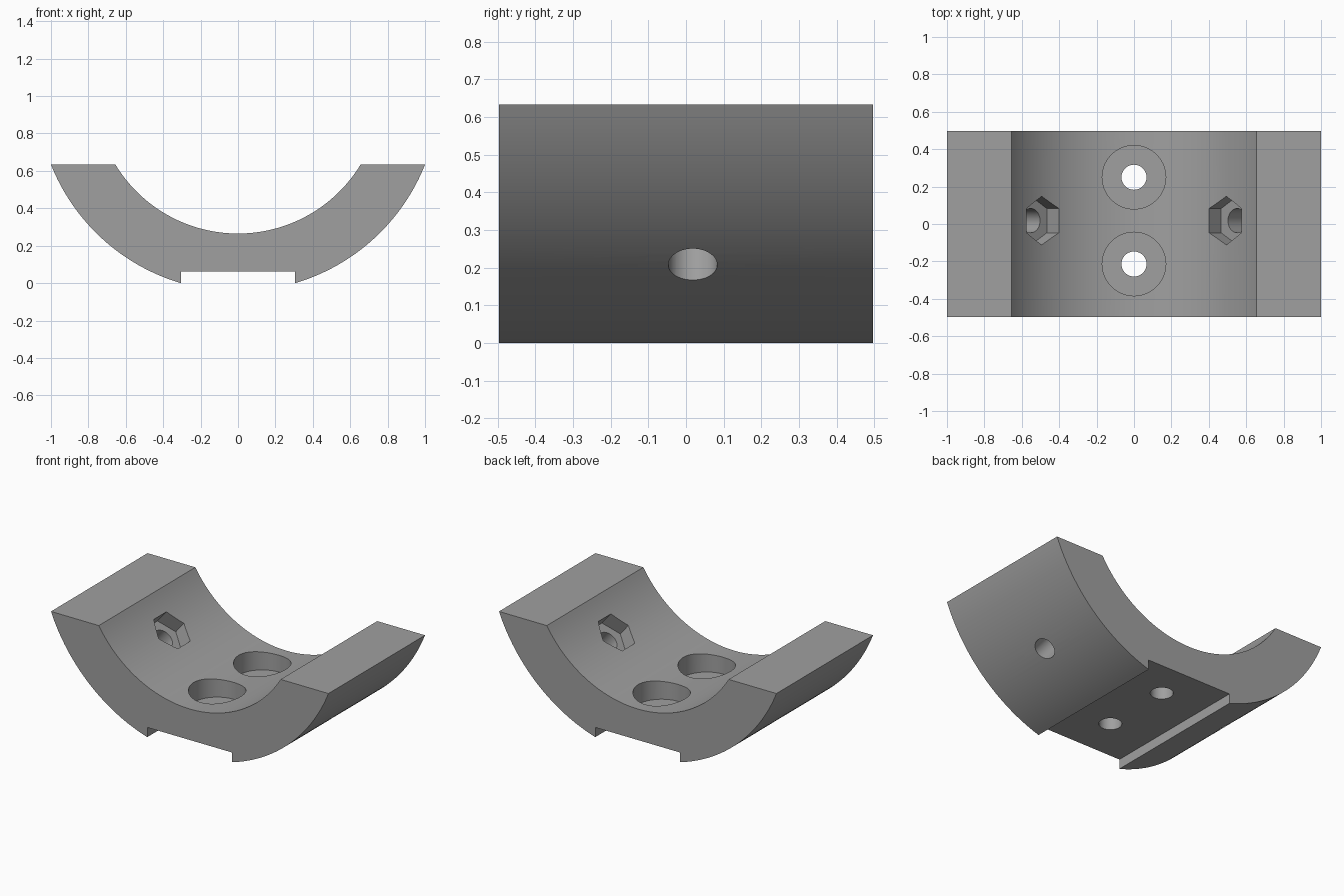
import bpy, bmesh, math
from mathutils import Matrix, Vector

if "Cube" in bpy.data.objects:
    bpy.data.objects.remove(bpy.data.objects["Cube"])

CENTRE_Z, R_IN, R_OUT = 1.032, 0.767, 1.0765   # shared arc centre and radii
TOP_Z, HALF_Y = 0.633, 0.497
NOTCH_X, NOTCH_Z = 0.306, 0.063
MID_Y = 0.018                                  # holes sit slightly off centre
TILT = math.radians(40)

grey = bpy.data.materials.new("plain grey")
grey.diffuse_color = (0.35, 0.35, 0.35, 1)
grey.use_nodes = True
grey.node_tree.nodes["Principled BSDF"].inputs["Base Color"].default_value = grey.diffuse_color


def arc(radius, a0, a1, n):
    """Points on an arc, angles measured from straight down."""
    return [(radius * math.sin(a0 + (a1 - a0) * i / n),
             CENTRE_Z - radius * math.cos(a0 + (a1 - a0) * i / n)) for i in range(n + 1)]


def cut(body, radius, sides, start, end, spin=0.0):
    """Subtract a prism running from start to end."""
    start, end = Vector(start), Vector(end)
    axis = end - start
    bm = bmesh.new()
    bmesh.ops.create_cone(bm, cap_ends=True, segments=sides, radius1=radius,
                          radius2=radius, depth=axis.length)
    turn = Matrix.Rotation(math.atan2(axis.x, axis.z), 4, 'Y')
    bm.transform(Matrix.Translation((start + end) / 2) @ turn @ Matrix.Rotation(spin, 4, 'Z'))
    mesh = bpy.data.meshes.new("cutter")
    bm.to_mesh(mesh)
    bm.free()
    cutter = bpy.data.objects.new("cutter", mesh)
    cutter.hide_render = True
    bpy.context.collection.objects.link(cutter)
    mod = body.modifiers.new("cut", 'BOOLEAN')
    mod.operation, mod.solver, mod.object = 'DIFFERENCE', 'EXACT', cutter
    bpy.ops.object.modifier_apply(modifier=mod.name)
    bpy.data.objects.remove(cutter)


# Cradle body: half-ring section with a notched underside, extruded along y
in_end = math.acos((CENTRE_Z - TOP_Z) / R_IN)
out_end = math.acos((CENTRE_Z - TOP_Z) / R_OUT)
out_start = math.asin(NOTCH_X / R_OUT)
profile = arc(R_IN, -in_end, in_end, 64)
profile += arc(R_OUT, out_end, out_start, 32)
profile += [(NOTCH_X, NOTCH_Z), (-NOTCH_X, NOTCH_Z)]
profile += arc(R_OUT, -out_start, -out_end, 32)

bm = bmesh.new()
face = bm.faces.new([bm.verts.new((x, -HALF_Y, z)) for x, z in profile])
ext = bmesh.ops.extrude_face_region(bm, geom=[face])
bmesh.ops.translate(bm, vec=(0, 2 * HALF_Y, 0),
                    verts=[v for v in ext["geom"] if isinstance(v, bmesh.types.BMVert)])
bmesh.ops.recalc_face_normals(bm, faces=bm.faces)
mesh = bpy.data.meshes.new("cradle")
bm.to_mesh(mesh)
bm.free()
cradle = bpy.data.objects.new("cradle", mesh)
bpy.context.collection.objects.link(cradle)
bpy.context.view_layer.objects.active = cradle
cradle.select_set(True)

# Counterbored screw holes through the base
for y in (MID_Y - 0.232, MID_Y + 0.232):
    cut(cradle, 0.17, 64, (0, y, 0.155), (0, y, 0.6))
    cut(cradle, 0.067, 48, (0, y, -0.1), (0, y, 0.3))

# Radial bolt holes with hexagonal nut pockets on each side
for side in (-1, 1):
    def radial(r):
        return (side * r * math.sin(TILT), MID_Y, CENTRE_Z - r * math.cos(TILT))
    cut(cradle, 0.13, 6, radial(0.859), radial(0.6), spin=0)
    cut(cradle, 0.065, 48, radial(1.2), radial(0.7))

cradle.data.materials.clear()
cradle.data.materials.append(grey)
bpy.ops.object.shade_smooth_by_angle(angle=math.radians(25))
